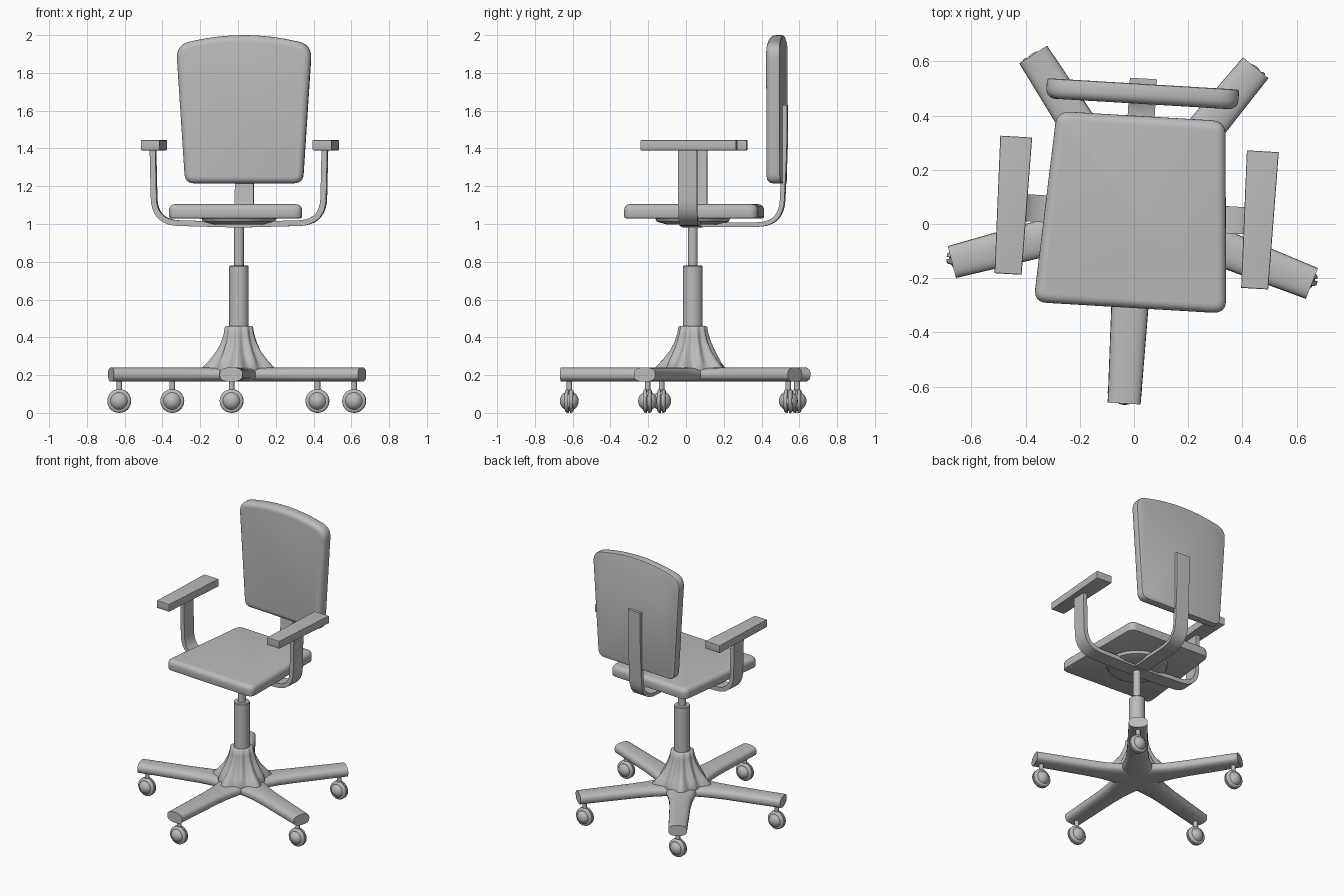
import bpy, bmesh, math
from mathutils import Vector, Matrix

if "Cube" in bpy.data.objects:
    bpy.data.objects.remove(bpy.data.objects["Cube"])

# The whole chair is turned slightly about its column
FRAME = Matrix.Translation((0.005, 0.036, 0)) @ Matrix.Rotation(math.radians(-3.4), 4, 'Z')
grey = bpy.data.materials.new("grey")
grey.diffuse_color = (0.5, 0.5, 0.5, 1)
grey.use_nodes = True
grey.node_tree.nodes["Principled BSDF"].inputs["Base Color"].default_value = grey.diffuse_color


def finish(name, bm, local=Matrix(), angle=35):
    bmesh.ops.recalc_face_normals(bm, faces=bm.faces)
    mesh = bpy.data.meshes.new(name)
    bm.to_mesh(mesh)
    bm.free()
    mesh.materials.append(grey)
    ob = bpy.data.objects.new(name, mesh)
    bpy.context.collection.objects.link(ob)
    ob.matrix_world = FRAME @ local
    bpy.ops.object.select_all(action='DESELECT')
    ob.select_set(True)
    bpy.context.view_layer.objects.active = ob
    bpy.ops.object.shade_smooth_by_angle(angle=math.radians(angle))
    return ob


def rounded(pts, closed=True, steps=6):
    """Points (x, y, cut): corners with a cut are replaced by a curve."""
    out, n = [], len(pts)
    for i, (x, y, cut) in enumerate(pts):
        p = Vector((x, y))
        if cut == 0 or (not closed and i in (0, n - 1)):
            out.append(p)
            continue
        a = p + (Vector(pts[i - 1][:2]) - p).normalized() * cut
        b = p + (Vector(pts[(i + 1) % n][:2]) - p).normalized() * cut
        for k in range(steps + 1):
            t = k / steps
            out.append(a * (1 - t) ** 2 + p * 2 * t * (1 - t) + b * t * t)
    return out


def slab(name, outline, z0, z1, top_bevel, low_bevel, local=Matrix()):
    """Outline extruded from z0 to z1 with softened rims."""
    bm = bmesh.new()
    base = bm.faces.new([bm.verts.new((p.x, p.y, z0)) for p in outline])
    ext = bmesh.ops.extrude_face_region(bm, geom=[base], use_keep_orig=True)
    bmesh.ops.translate(bm, vec=(0, 0, z1 - z0),
                        verts=[g for g in ext['geom'] if isinstance(g, bmesh.types.BMVert)])
    for z, size, seg in ((z1, top_bevel, 5), (z0, low_bevel, 2)):
        rim = [e for e in bm.edges if all(abs(v.co.z - z) < 1e-5 for v in e.verts)]
        bmesh.ops.bevel(bm, geom=rim, offset=size, segments=seg, profile=0.5, affect='EDGES')
    return finish(name, bm, local)


def loft(name, rings, local=Matrix(), angle=35):
    """Skin through equal rings of points, capped at both ends."""
    bm = bmesh.new()
    rows = [[bm.verts.new(p) for p in ring] for ring in rings]
    n = len(rows[0])
    for a, b in zip(rows, rows[1:]):
        for i in range(n):
            j = (i + 1) % n
            bm.faces.new((a[i], a[j], b[j], b[i]))
    bm.faces.new(rows[0])
    bm.faces.new(rows[-1])
    return finish(name, bm, local, angle)


def lathe(name, profile, local=Matrix(), n=32):
    """Profile of (radius, height) turned around z."""
    return loft(name, [[(r * math.cos(2 * math.pi * i / n), r * math.sin(2 * math.pi * i / n), z)
                        for i in range(n)] for r, z in profile], local)


def strap(name, path, thick, width, local):
    """Flat bar bent along a path in the xz plane, width along y."""
    rings = []
    for i, p in enumerate(path):
        d = (path[min(i + 1, len(path) - 1)] - path[max(i - 1, 0)]).normalized()
        o = Vector((-d.y, d.x)) * thick / 2
        a, b = p + o, p - o
        rings.append([(a.x, -width / 2, a.y), (a.x, width / 2, a.y),
                      (b.x, width / 2, b.y), (b.x, -width / 2, b.y)])
    return loft(name, rings, local)


# Seat cushion
slab("seat", rounded([(-0.356, -0.346, 0.05), (0.356, -0.346, 0.05),
                      (0.312, 0.363, 0.05), (-0.312, 0.363, 0.05)]),
     1.03, 1.105, 0.032, 0.01)
lathe("seat_mount", [(0.14, 0.998), (0.19, 1.012), (0.2, 1.032)])

# Backrest with arched top
arch = [(x, 2.0 - 0.42 * x * x, 0) for x in (0.26, 0.2, 0.13, 0.06, 0, -0.06, -0.13, -0.2, -0.26)]
back = [(-0.312, 1.215, 0.05), (0.312, 1.215, 0.05), (0.36, 1.95, 0.075)] + arch + [(-0.36, 1.95, 0.075)]
slab("backrest", rounded(back), -0.482, -0.408, 0.034, 0.008, Matrix.Rotation(math.pi / 2, 4, 'X'))

# Bent bar carrying the backrest
strap("back_support", rounded([(-0.03, 0.997, 0), (0.47, 0.997, 0.13), (0.49, 1.4, 0.1), (0.49, 1.63, 0)], False, 9),
      0.024, 0.1, Matrix.Rotation(math.pi / 2, 4, 'Z'))

# Arm brackets and pads
for side, label in ((-1, "left"), (1, "right")):
    turn = Matrix.Rotation(0 if side > 0 else math.pi, 4, 'Z')
    strap(label + "_arm_bracket",
          rounded([(0, 0.996, 0), (0.447, 1.008, 0.13), (0.456, 1.4, 0)], False, 9), 0.03, 0.1, turn)
    x = side * 0.456
    slab(label + "_arm_pad", rounded([(x - 0.05, -0.248, 0), (x + 0.05, -0.248, 0),
                                      (x + 0.059, 0.26, 0), (x - 0.059, 0.26, 0)]),
         1.39, 1.444, 0.004, 0.004)

# Gas column
lathe("upper_column", [(0.026, 0.7), (0.026, 1.0)])
lathe("lower_column", [(0.052, 0.3), (0.052, 0.775), (0.048, 0.78)])

# Fluted hub flaring into the legs
hub = []
for r, z, flute, lobe in ((0.066, 0.46, 0.03, 0), (0.073, 0.455, 0.05, 0), (0.078, 0.42, 0.06, 0),
                          (0.09, 0.375, 0.08, 0), (0.112, 0.325, 0.09, 0.02),
                          (0.14, 0.28, 0.09, 0.06), (0.168, 0.24, 0.07, 0.12), (0.17, 0.2, 0.03, 0.16)):
    ring = []
    for i in range(100):
        t = 2 * math.pi * i / 100
        q = r * (1 + flute * math.cos(10 * t) + lobe * math.cos(5 * t))
        ring.append((q * math.sin(t), -q * math.cos(t), z))
    hub.append(ring)
loft("base_hub", hub, angle=50)


def leg_ring(x, half_w, n=24):
    ring = []
    for i in range(n):
        c, s = math.cos(2 * math.pi * i / n), math.sin(2 * math.pi * i / n)
        ring.append((x, half_w * math.copysign(abs(c) ** 0.85, c),
                     0.203 + 0.038 * math.copysign(abs(s) ** 0.7, s)))
    return ring


# Five legs with twin-wheel casters, all axles parallel
wheel = [(0.001, 0.05), (0.016, 0.048), (0.03, 0.041), (0.04, 0.031), (0.045, 0.023),
         (0.055, 0.022), (0.061, 0.017), (0.063, 0.01), (0.063, 0.004), (0.054, 0.003)]
wheel += [(r, -z) for r, z in reversed(wheel)]
for k in range(5):
    a = math.radians(-90 + 72 * k)
    loft(f"leg_{k + 1}", [leg_ring(x, w) for x, w in
                          ((0, 0.11), (0.1, 0.105), (0.16, 0.09), (0.23, 0.077), (0.33, 0.069), (0.7, 0.061))],
         Matrix.Rotation(a, 4, 'Z'))
    spot = Matrix.Translation((0.655 * math.cos(a), 0.655 * math.sin(a), 0))
    lathe(f"caster_stem_{k + 1}", [(0.015, 0.1), (0.015, 0.19)], spot, 16)
    lathe(f"caster_wheel_{k + 1}", wheel,
          spot @ Matrix.Translation((0, 0, 0.063)) @ Matrix.Rotation(math.pi / 2, 4, 'X'), 28)
